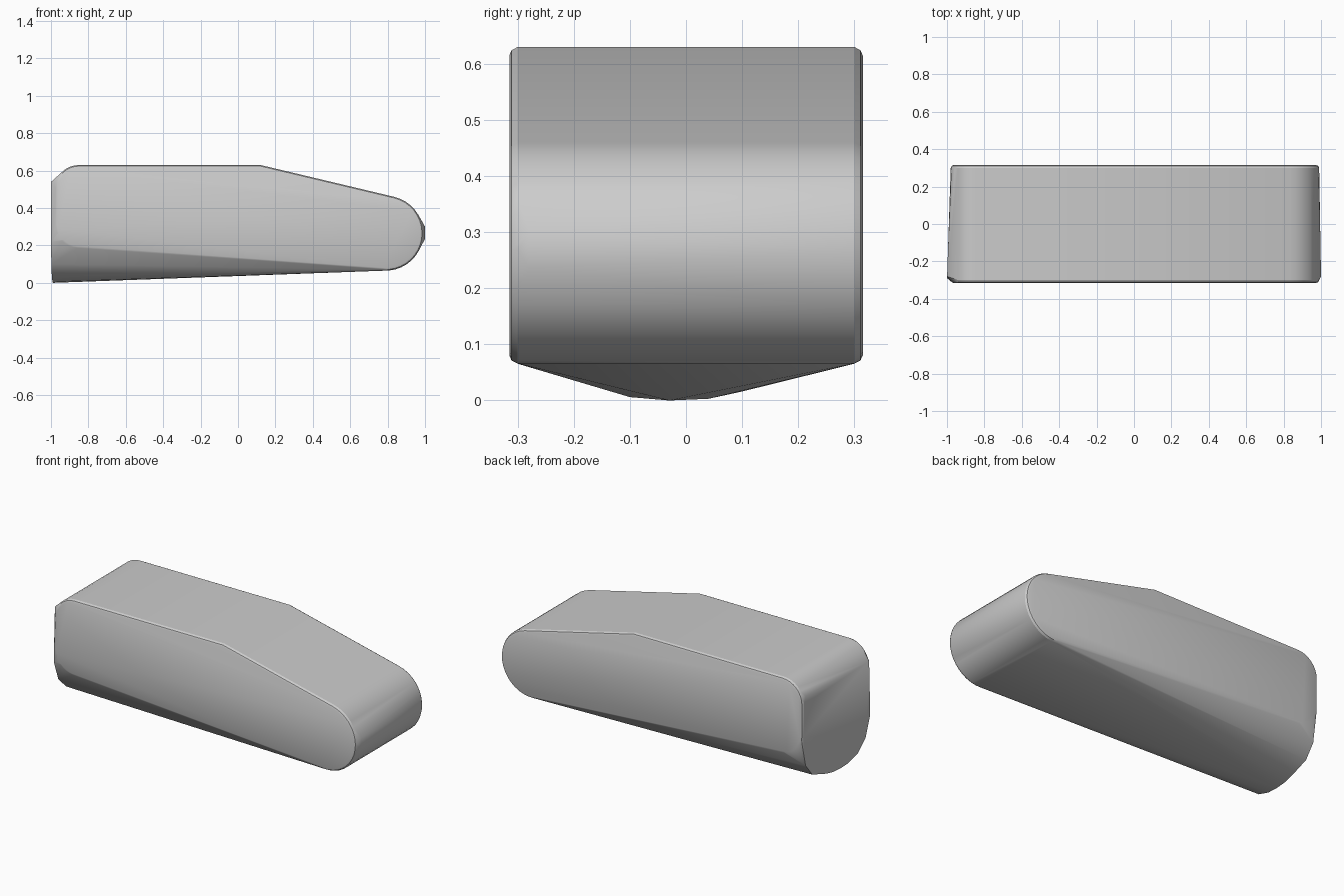
import bpy, bmesh, math

cube = bpy.data.objects.get("Cube")
if cube:
    bpy.data.objects.remove(cube, do_unlink=True)

grey = bpy.data.materials.new("plain grey")
grey.use_nodes = True
colour = (0.6, 0.6, 0.6, 1)
grey.diffuse_color = colour
grey.node_tree.nodes["Principled BSDF"].inputs["Base Color"].default_value = colour


def arc(cx, cz, radius, start, end, steps):
    """Points of a rounded corner in the side profile."""
    angles = [math.radians(start + (end - start) * i / steps) for i in range(steps + 1)]
    return [(cx + radius * math.cos(a), cz + radius * math.sin(a)) for a in angles]


def side_profile(inset):
    """Long outline: rounded nose, sloping top, rounded tail corners."""
    return (arc(0.79, 0.265, 0.2 - inset, -94, 77, 18)
            + [(0.12, 0.63 - inset)]
            + arc(-0.85, 0.50, 0.13 - inset, 90, 180, 8)
            + arc(-0.85, 0.31, 0.13 - inset, 180, 266, 8))


# Flat sides with a narrow softened rim
points = []
for side in (-1, 1):
    for y, inset in ((0.315, 0.015), (0.311, 0.006), (0.30, 0.0)):
        points += [(x, side * y, z) for x, z in side_profile(inset)]

# Slanted nose facet
points += [(1.0, -0.28, 0.235), (1.0, -0.28, 0.30),
           (0.975, 0.25, 0.195), (0.975, 0.25, 0.345)]

# Tail face with a rounded keel below
tail = [(-0.28, 0.54), (-0.29, 0.22), (-0.25, 0.10), (-0.18, 0.032),
        (-0.10, 0.006), (-0.03, 0.0), (0.04, 0.003), (0.10, 0.016),
        (0.22, 0.055), (0.28, 0.13), (0.28, 0.54)]
points += [(-0.988 + 0.04 * y, y, z) for y, z in tail]

# Stretch one skin over all the outlines
bm = bmesh.new()
for p in points:
    bm.verts.new(p)
hull = bmesh.ops.convex_hull(bm, input=bm.verts)
loose = [v for v in bm.verts if not v.link_faces]
bmesh.ops.delete(bm, geom=loose, context='VERTS')
bmesh.ops.dissolve_limit(bm, angle_limit=math.radians(0.5),
                         verts=bm.verts, edges=bm.edges)
bmesh.ops.recalc_face_normals(bm, faces=bm.faces)

mesh = bpy.data.meshes.new("body")
bm.to_mesh(mesh)
bm.free()
mesh.materials.append(grey)
body = bpy.data.objects.new("body", mesh)
bpy.context.collection.objects.link(body)
bpy.context.view_layer.objects.active = body
body.select_set(True)
bpy.ops.object.shade_smooth_by_angle(angle=math.radians(25))
